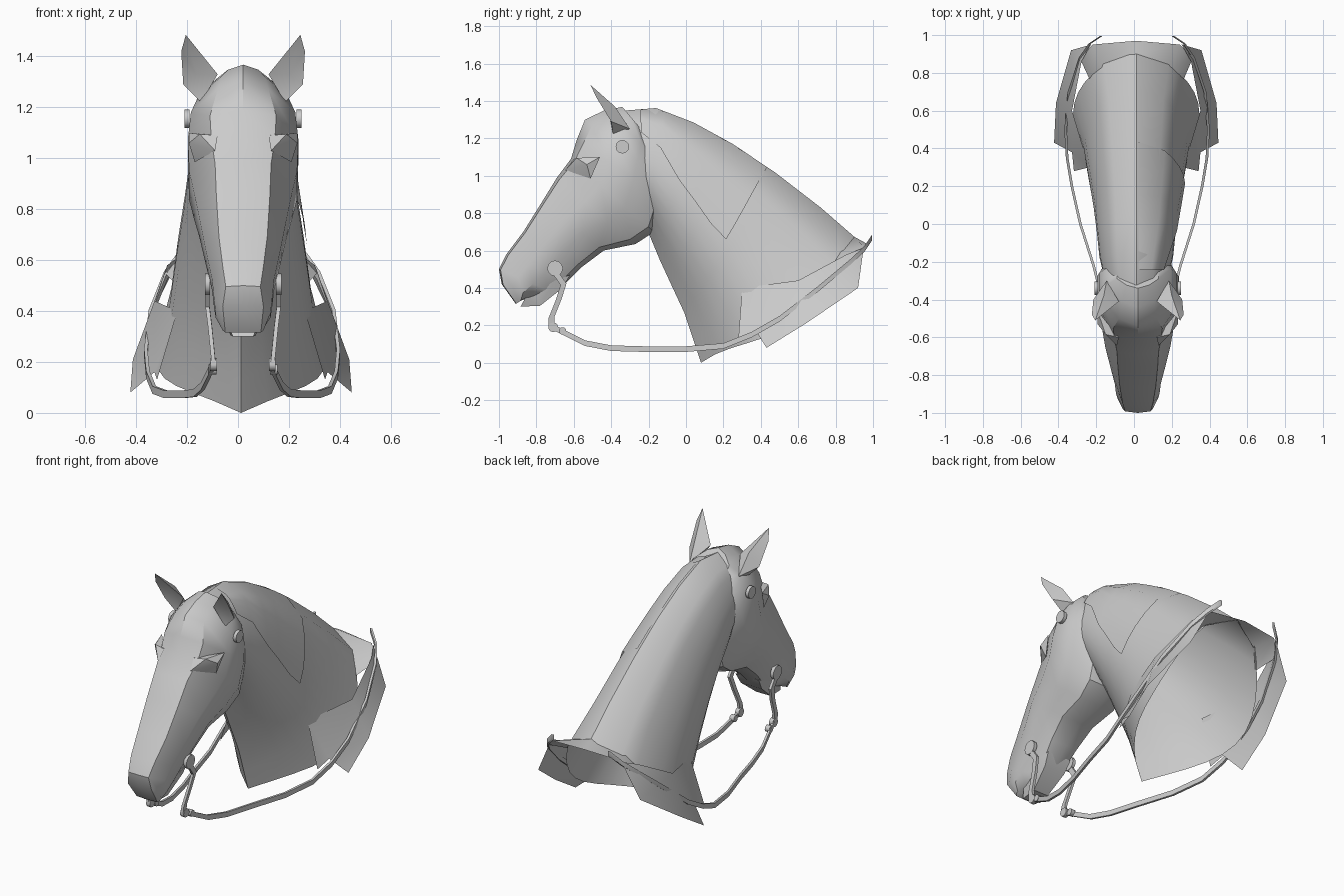
import bpy, bmesh, math
from mathutils import Vector

if "Cube" in bpy.data.objects:
    bpy.data.objects.remove(bpy.data.objects["Cube"], do_unlink=True)

NECK_X, HEAD_X = 0.012, 0.02
grey = bpy.data.materials.new("light_grey")
grey.use_nodes = True
grey.diffuse_color = (0.6, 0.6, 0.6, 1)
grey.node_tree.nodes["Principled BSDF"].inputs["Base Color"].default_value = (0.6, 0.6, 0.6, 1)
parts = []


def finish(name, bm):
    bmesh.ops.remove_doubles(bm, verts=bm.verts[:], dist=0.0005)
    bmesh.ops.recalc_face_normals(bm, faces=bm.faces[:])
    me = bpy.data.meshes.new(name)
    bm.to_mesh(me)
    bm.free()
    me.materials.append(grey)
    ob = bpy.data.objects.new(name, me)
    bpy.context.collection.objects.link(ob)
    parts.append(ob)
    return ob


def loft(name, rings, closed=True, caps=True):
    bm = bmesh.new()
    rows = [[bm.verts.new(p) for p in r] for r in rings]
    n = len(rows[0])
    for a, b in zip(rows, rows[1:]):
        for i in range(n if closed else n - 1):
            j = (i + 1) % n
            bm.faces.new((a[i], a[j], b[j], b[i]))
    if caps:
        bm.faces.new(rows[0])
        bm.faces.new(rows[-1])
    return finish(name, bm)


def hull(name, pts):
    bm = bmesh.new()
    for p in pts:
        bm.verts.new(p)
    bmesh.ops.convex_hull(bm, input=bm.verts[:])
    junk = [v for v in bm.verts if not v.link_faces]
    bmesh.ops.delete(bm, geom=junk, context='VERTS')
    return finish(name, bm)


def polys(name, pts, faces):
    bm = bmesh.new()
    vs = [bm.verts.new(p) for p in pts]
    for f in faces:
        bm.faces.new([vs[i] for i in f])
    return finish(name, bm)


def disc(name, x, y, z, r, depth):
    ring = [(math.cos(i * math.tau / 12) * r, math.sin(i * math.tau / 12) * r) for i in range(12)]
    return loft(name, [[(x + d, y + a, z + b) for a, b in ring] for d in (-depth / 2, depth / 2)])


def strap(name, path, dx, dy, dz):
    # flat strip with a rectangular section
    rings = []
    for p in path:
        p = Vector(p)
        rings.append([p + Vector((sx * dx, sz * dy, sz * dz)) for sx, sz in ((-1, -1), (1, -1), (1, 1), (-1, 1))])
    return loft(name, rings)


# Neck: crest y z, throat y z, half width, sag of the lower edge
NECK = [(-0.37, 1.345, -0.28, 0.85, 0.16, 0), (-0.16, 1.362, -0.19, 0.67, 0.195, 0),
        (0.04, 1.285, -0.14, 0.55, 0.208, 0), (0.25, 1.17, -0.08, 0.42, 0.225, 0),
        (0.48, 1.015, -0.01, 0.27, 0.252, 0.02), (0.72, 0.83, 0.04, 0.12, 0.28, 0.06),
        (0.91, 0.665, 0.08, 0.0, 0.335, 0.14)]


def neck_point(s, t, side, off=0.0):
    i = min(int(s), len(NECK) - 2)
    k = s - i
    cy, cz, ty, tz, w, sag = [a + (b - a) * k for a, b in zip(NECK[i], NECK[i + 1])]
    bulge = max(math.sin(math.pi * t), 0)
    drop = sag * bulge ** 1.8
    return Vector((NECK_X + side * (w * bulge ** (0.45 + 0.45 * t) + off),
                   cy + (ty - cy) * t + 0.59 * drop,
                   cz + (tz - cz) * t - 0.8 * drop))


STEPS = 12
neck_rings = []
for s in range(len(NECK)):
    down = [neck_point(s, i / STEPS, 1) for i in range(STEPS + 1)]
    up = [neck_point(s, i / STEPS, -1) for i in range(STEPS - 1, 0, -1)]
    neck_rings.append(down + up)
loft("neck", neck_rings, caps=False)

# Withers edge closing the top of the neck base
loft("withers", [[neck_point(5.95, t, d, 0.002 * d) for t, d in ((.2, -1), (.1, -1), (0, 0), (.1, 1), (.2, 1))],
                 [(NECK_X + x, y, z) for x, y, z in ((-0.30, 0.88, 0.55), (-0.23, 0.95, 0.62), (0, 0.97, 0.635),
                                                     (0.23, 0.95, 0.62), (0.30, 0.88, 0.55))]],
     closed=False, caps=False)

# Mane lying on one side of the neck
mane = []
for s, reach in ((0.6, .2), (1.2, .28), (2, .42), (2.6, .46), (3.3, .5), (3.8, .5)):
    mane.append([neck_point(s, reach * i / 5, 1, 0.012) for i in range(6)])
loft("mane", mane, closed=False, caps=False)

# Head: front y z, back y z, front half width, depth of the front edge, side half width
HEAD = [(-0.34, 1.368, -0.2, 1.2, 0.06, 0.12, 0.11), (-0.44, 1.348, -0.13, 1.08, 0.085, 0.10, 0.172),
        (-0.54, 1.30, -0.11, 0.97, 0.10, 0.09, 0.205),
        (-0.585, 1.19, -0.115, 0.87, 0.13, 0.07, 0.217), (-0.615, 1.09, -0.17, 0.70, 0.125, 0.04, 0.212),
        (-0.69, 0.99, -0.27, 0.635, 0.11, 0.03, 0.192), (-0.77, 0.86, -0.44, 0.60, 0.105, 0.03, 0.172),
        (-0.87, 0.70, -0.56, 0.51, 0.095, 0.03, 0.145), (-0.96, 0.58, -0.64, 0.43, 0.08, 0.03, 0.122),
        (-1.0, 0.50, -0.72, 0.38, 0.068, 0.03, 0.115), (-0.985, 0.42, -0.81, 0.35, 0.08, 0.04, 0.108),
        (-0.91, 0.315, -0.87, 0.34, 0.07, 0.05, 0.08)]
head_rings = []
for fy, fz, by, bz, fw, fd, sw in HEAD:
    half = [(0, 0), (fw, fd), (sw, 0.36), (sw, 0.65), (sw * 0.62, 0.93), (0, 1)]
    pts = [(x, t) for x, t in half] + [(-x, t) for x, t in half[-2:0:-1]]
    head_rings.append([(HEAD_X + x, fy + (by - fy) * t, fz + (bz - fz) * t) for x, t in pts])
loft("head", head_rings)

# Lower jaw and lip
hull("lower_jaw", [(HEAD_X + s * x, y, z) for s in (-1, 1) for x, y, z in
                   ((0.08, -0.62, 0.47), (0.09, -0.70, 0.44), (0.07, -0.66, 0.40), (0.05, -0.78, 0.305),
                    (0.06, -0.86, 0.345), (0.04, -0.885, 0.30), (0.07, -0.80, 0.37))])

for s, side in ((1, "left"), (-1, "right")):
    def mir(pts, centre=HEAD_X):
        return [(centre + s * x, y, z) for x, y, z in pts]

    # Cupped ear
    polys(side + "_ear", mir([(0.165, -0.39, 1.22), (0.10, -0.41, 1.33), (0.235, -0.40, 1.29),
                              (0.243, -0.48, 1.42), (0.165, -0.30, 1.25), (0.18, -0.38, 1.37),
                              (0.225, -0.51, 1.485), (0.18, -0.40, 1.33)]),
          [(4, 1, 5), (4, 5, 2), (5, 1, 6), (5, 6, 3), (5, 3, 2), (0, 1, 4), (0, 4, 2),
           (7, 1, 0), (7, 0, 2), (7, 2, 3), (7, 3, 6), (7, 6, 1)])

    # Brow ridge over a sloping eye
    hull(side + "_brow", mir([(0.10, -0.60, 1.09), (0.17, -0.585, 1.095), (0.213, -0.53, 1.06),
                              (0.19, -0.51, 0.985), (0.11, -0.645, 1.03), (0.213, -0.46, 1.10)]))

    # Torn shoulder skirt
    polys(side + "_shoulder_flap", mir([(0.25, 0.30, 0.40), (0.33, 0.28, 0.13), (0.34, 0.38, 0.16),
                                        (0.435, 0.43, 0.08), (0.425, 0.64, 0.21), (0.34, 0.60, 0.44),
                                        (0.345, 0.92, 0.40), (0.29, 0.86, 0.58), (0.24, 0.95, 0.615)], NECK_X),
          [(0, 1, 2), (0, 2, 5), (2, 3, 4, 5), (5, 4, 6, 7), (7, 6, 8)])

    # Bridle: brow button, bit ring, shank and rein
    disc(side + "_bridle_button", HEAD_X + s * 0.22, -0.34, 1.155, 0.036, 0.02)
    disc(side + "_bit_ring", HEAD_X + s * 0.14, -0.70, 0.505, 0.042, 0.02)
    strap(side + "_bit_shank", mir([(0.14, -0.69, 0.47), (0.14, -0.655, 0.42), (0.13, -0.68, 0.34),
                                    (0.12, -0.72, 0.24), (0.115, -0.72, 0.19)]), 0.008, 0.016, 0.004)
    disc(side + "_rein_joint", HEAD_X + s * 0.115, -0.71, 0.19, 0.026, 0.025)
    disc(side + "_rein_buckle", HEAD_X + s * 0.12, -0.66, 0.17, 0.02, 0.03)
    strap(side + "_rein", mir([(0.115, -0.71, 0.19), (0.13, -0.64, 0.155), (0.155, -0.54, 0.105),
                               (0.185, -0.40, 0.078), (0.23, -0.22, 0.073), (0.30, 0.0, 0.073),
                               (0.345, 0.20, 0.09), (0.37, 0.35, 0.15), (0.378, 0.50, 0.235),
                               (0.36, 0.70, 0.39), (0.30, 0.88, 0.54), (0.25, 0.955, 0.61),
                               (0.19, 0.995, 0.67)], 0.5 * (NECK_X + HEAD_X)), 0.007, 0.0, 0.015)

# Smooth shading with sharp creases kept
bpy.ops.object.select_all(action='DESELECT')
for ob in parts:
    ob.select_set(True)
bpy.context.view_layer.objects.active = parts[0]
bpy.ops.object.shade_smooth_by_angle(angle=math.radians(35))
